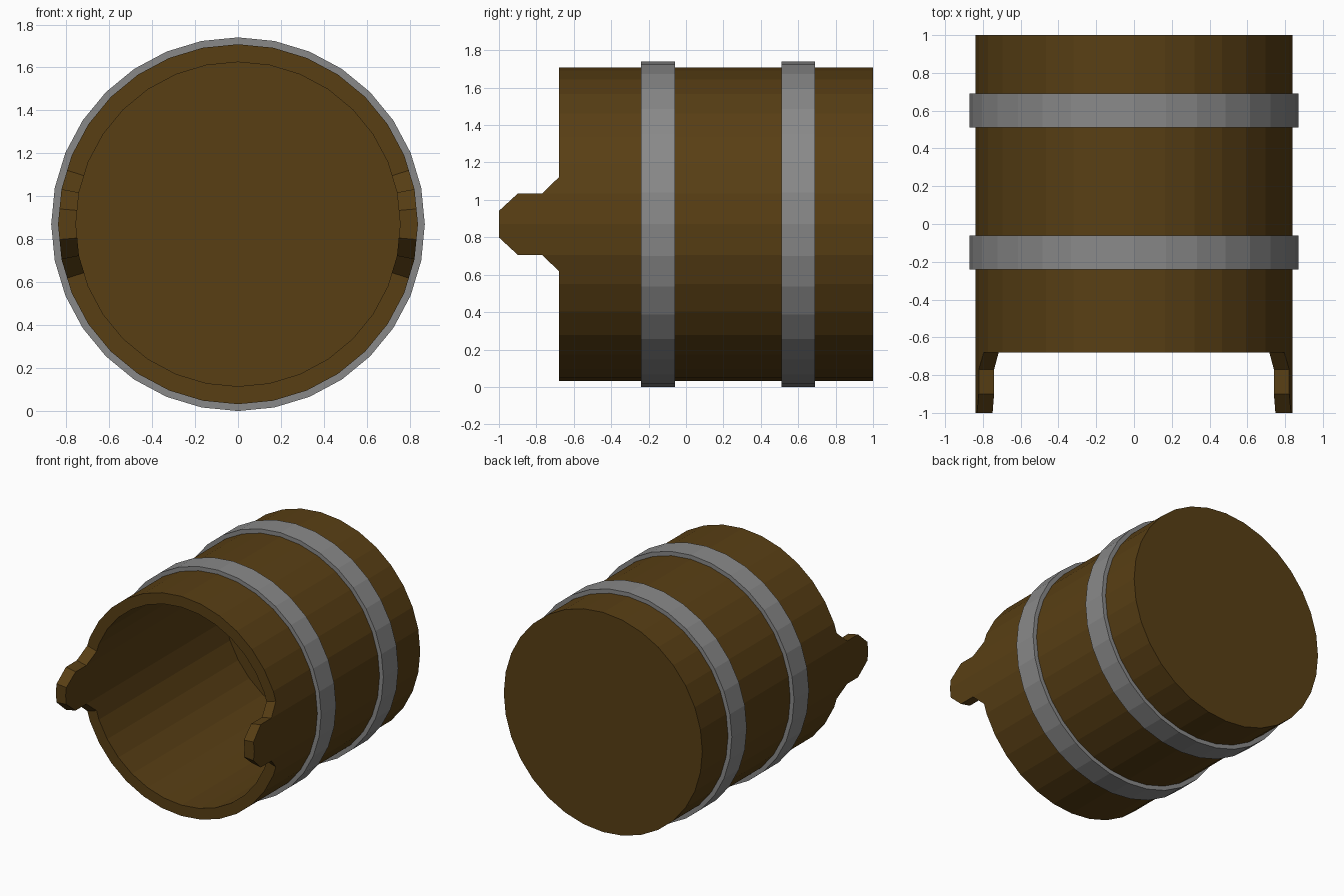
import bpy, bmesh
from math import sin, cos, pi, radians

if "Cube" in bpy.data.objects:
    bpy.data.objects.remove(bpy.data.objects["Cube"], do_unlink=True)

SIDES = 32
STEP = 2 * pi / SIDES
AXIS_Z = 0.87
OUTER, INNER, HOOP = 0.838, 0.755, 0.87
RIM, BACK, FLOOR = -0.68, 1.0, 0.9


def material(name, color):
    m = bpy.data.materials.new(name)
    m.use_nodes = True
    m.diffuse_color = color
    bsdf = next(n for n in m.node_tree.nodes if n.type == 'BSDF_PRINCIPLED')
    bsdf.inputs["Base Color"].default_value = color
    bsdf.inputs["Roughness"].default_value = 0.8
    return m


def point(radius, angle, y):
    """Point on the faceted barrel wall, on the chord between its corners."""
    off = angle % STEP - STEP / 2
    r = radius * cos(STEP / 2) / cos(off)
    return (r * cos(angle), y, AXIS_Z + r * sin(angle))


def finish(bm, name, mat):
    bmesh.ops.remove_doubles(bm, verts=bm.verts, dist=0.0005)
    bmesh.ops.recalc_face_normals(bm, faces=bm.faces)
    mesh = bpy.data.meshes.new(name)
    bm.to_mesh(mesh)
    bm.free()
    mesh.materials.append(mat)
    obj = bpy.data.objects.new(name, mesh)
    bpy.context.collection.objects.link(obj)
    return obj


def lathe(name, profile, mat, closed):
    """Turn a (radius, y) profile around the lying axis."""
    bm = bmesh.new()
    rings = []
    for r, y in profile:
        rings.append([bm.verts.new(point(r, i * STEP, y)) for i in range(SIDES)])
    pairs = list(zip(rings, rings[1:]))
    if closed:
        pairs.append((rings[-1], rings[0]))
    else:
        bm.faces.new(rings[0])
        bm.faces.new(rings[-1])
    for a, b in pairs:
        for i in range(SIDES):
            j = (i + 1) % SIDES
            bm.faces.new((a[i], a[j], b[j], b[i]))
    return finish(bm, name, mat)


def lug(name, turn, mat):
    """Handle lug: the wall carried forward, narrowing in steps."""
    bm = bmesh.new()
    columns = [-17.5, -11.25, 0, 11.25, 17.5]
    n = len(columns)
    loops = []
    for y, limit in ((RIM, 17.5), (-0.77, 11.25), (-0.9, 11.25), (-1.0, 4.9)):
        angles = [turn + radians(max(-limit, min(limit, c))) for c in columns]
        pts = [point(OUTER, a, y) for a in angles]
        pts += [point(INNER, a, y) for a in reversed(angles)]
        loops.append([bm.verts.new(p) for p in pts])
    for a, b in zip(loops, loops[1:]):
        for i in range(2 * n):
            j = (i + 1) % (2 * n)
            bm.faces.new((a[i], a[j], b[j], b[i]))
    for end in (loops[0], loops[-1]):
        for i in range(n - 1):
            bm.faces.new((end[i], end[i + 1], end[-2 - i], end[-1 - i]))
    return finish(bm, name, mat)


wood = material("dark brown wood", (0.098, 0.049, 0.007, 1))
metal = material("grey metal", (0.25, 0.25, 0.25, 1))

# Hollow wooden body with a solid base
lathe("bucket_body", [(OUTER, BACK), (OUTER, RIM), (INNER, RIM), (INNER, FLOOR)],
      wood, closed=False)

# Metal hoops
for name, y in (("front_hoop", -0.15), ("back_hoop", 0.6)):
    lathe(name, [(HOOP, y - 0.09), (HOOP, y + 0.09),
                 (OUTER - 0.01, y + 0.09), (OUTER - 0.01, y - 0.09)],
          metal, closed=True)

# Lugs for the handle on both sides of the rim
lug("left_lug", 0, wood)
lug("right_lug", pi, wood)
